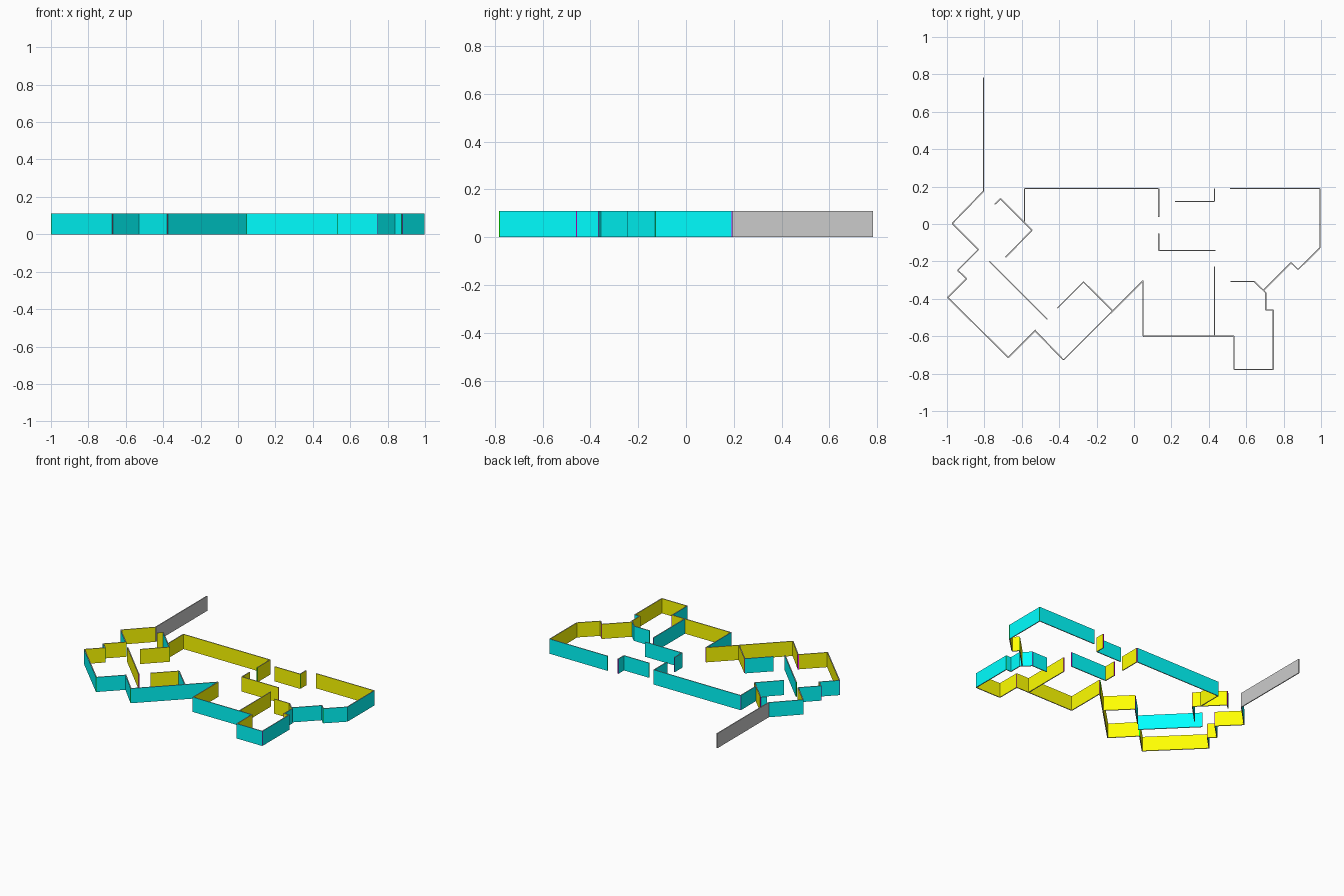
import bpy, bmesh
from mathutils import Vector

if "Cube" in bpy.data.objects:
    bpy.data.objects.remove(bpy.data.objects["Cube"])

HEIGHT, THICK = 0.11, 0.007


def material(name, rgb):
    m = bpy.data.materials.new(name)
    m.diffuse_color = (*rgb, 1)
    m.use_nodes = True
    m.node_tree.nodes["Principled BSDF"].inputs["Base Color"].default_value = m.diffuse_color
    return m


GREY = material("grey", (0.8, 0.8, 0.8))
SIDES = [GREY,
         material("right_side_cyan", (0, 1, 1)),
         material("left_side_yellow", (1, 1, 0)),
         material("start_magenta", (1, 0, 1)),
         material("end_green", (0, 1, 0))]


def wall(name, points, coloured=True):
    """One thin slab per segment; colour follows the side relative to travel."""
    bm = bmesh.new()
    for a, b in zip(points, points[1:]):
        a, b = Vector(a), Vector(b)
        d = (b - a).normalized()
        right = Vector((d.y, -d.x)) * THICK / 2
        plan = [a + right, b + right, b - right, a - right]
        low = [bm.verts.new((*p, 0)) for p in plan]
        top = [bm.verts.new((*p, HEIGHT)) for p in plan]
        bm.faces.new(low[::-1])
        bm.faces.new(top)
        for i, slot in enumerate((1, 4, 2, 3)):  # right, end, left, start
            j = (i + 1) % 4
            f = bm.faces.new((low[i], low[j], top[j], top[i]))
            f.material_index = slot if coloured else 0
    me = bpy.data.meshes.new(name)
    bm.to_mesh(me)
    bm.free()
    for m in (SIDES if coloured else [GREY]):
        me.materials.append(m)
    bpy.context.collection.objects.link(bpy.data.objects.new(name, me))


# Plain boundary wall
wall("boundary_wall", [(-.805, .783), (-.805, .175)], False)

# Outer walls, running counterclockwise
wall("outer_wall_west", [(-.805, .175), (-.972, .003), (-.832, -.137), (-.943, -.248),
                         (-.895, -.292), (-.996, -.393), (-.672, -.714), (-.525, -.567)])
wall("outer_wall_south", [(-.532, -.567), (-.377, -.727), (.048, -.303), (.048, -.60),
                          (.535, -.60), (.535, -.778), (.745, -.778)])
wall("outer_wall_east", [(.745, -.778), (.745, -.46), (.704, -.46), (.704, -.367), (.692, -.355),
                         (.84, -.207), (.877, -.243), (.994, -.128), (.994, .19), (.514, .19)])
wall("outer_wall_north", [(.132, .19), (-.585, .19), (-.585, .01)])

# Inner partitions
wall("entry_partition", [(.43, .19), (.43, .12), (.22, .12)])
wall("hall_stub", [(.132, .19), (.132, .037)])
wall("hall_sill", [(.435, -.142), (.132, -.142)])
wall("hall_return", [(.132, -.05), (.132, -.142)])
wall("kitchen_partition", [(.43, -.227), (.43, -.60)])
wall("side_room_wall", [(.692, -.355), (.642, -.307), (.516, -.307)])
wall("closet_wall", [(-.713, .135), (-.545, -.033), (-.687, -.178)])
wall("closet_stub", [(-.713, .135), (-.745, .105)])
wall("bedroom_wall", [(-.463, -.51), (-.773, -.20)])
wall("bath_wall", [(-.27, -.31), (-.41, -.45)])
wall("bath_side_wall", [(-.27, -.31), (-.115, -.463)])
